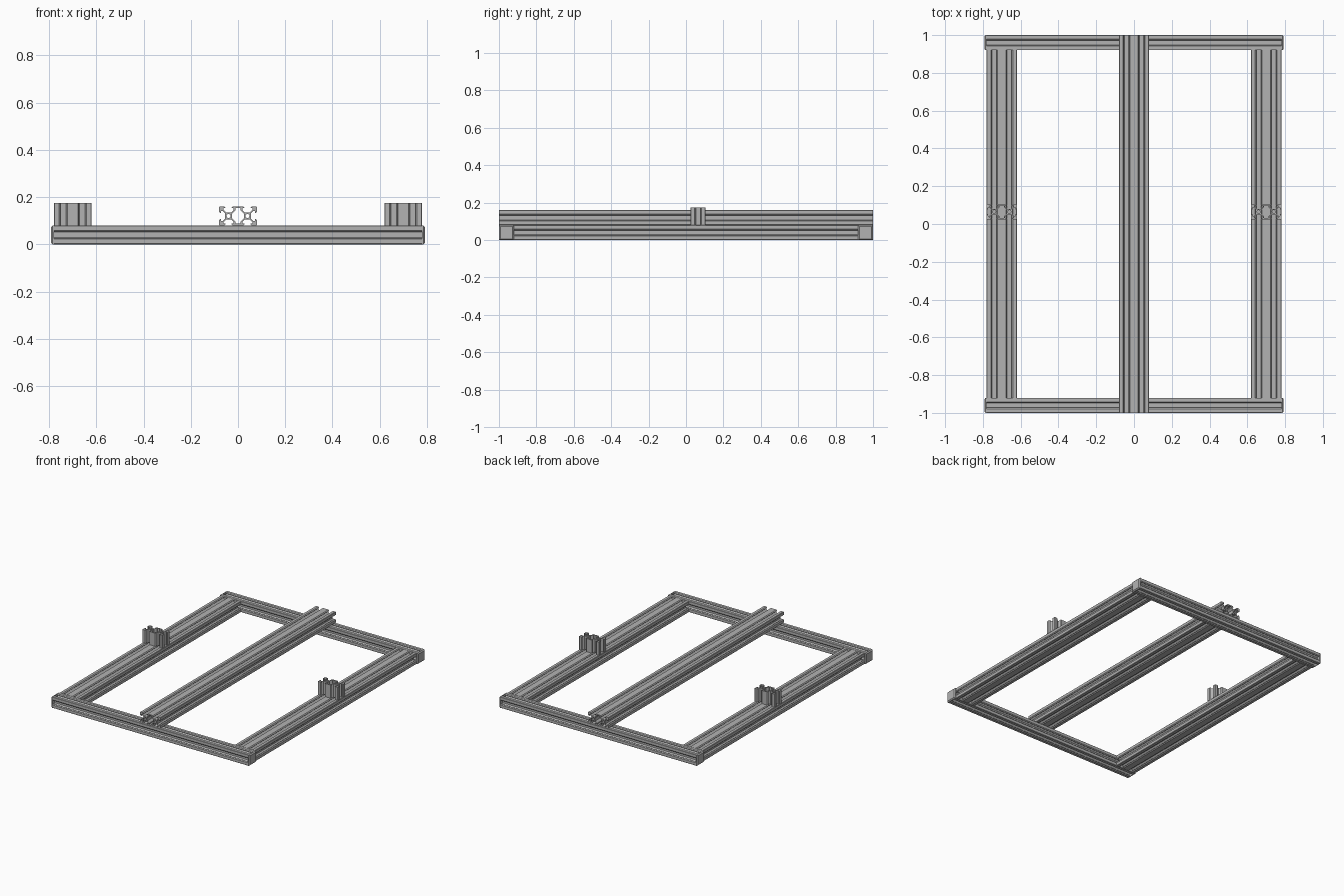
import bpy, bmesh, math
from mathutils import Vector, Matrix

if "Cube" in bpy.data.objects:
    bpy.data.objects.remove(bpy.data.objects["Cube"], do_unlink=True)

U = 0.004          # one millimetre of the extrusion section
CELL = 20 * U      # side of one square cell

aluminium = bpy.data.materials.new("aluminium grey")
aluminium.use_nodes = True
grey = (0.45, 0.45, 0.45, 1)
aluminium.diffuse_color = grey
aluminium.node_tree.nodes["Principled BSDF"].inputs["Base Color"].default_value = grey

# One half of a V-slot: position along the side, distance from the cell centre
HALF_SLOT = [(9.4, 10), (4.58, 10), (3.1, 8.54), (3.1, 8.2),
             (5.5, 8.2), (5.5, 6.56), (2.84, 3.9)]
# One quarter of the hollow between two cells
HOLLOW = [(6.1, 2.84), (2.7, 6.24), (2.7, 8.2)]


def outline(cells):
    """Counter-clockwise section outline made of repeated slots."""
    slot = [(-u, -d) for u, d in HALF_SLOT] + [(u, -d) for u, d in reversed(HALF_SLOT)]
    centres = [10 * (2 * i - cells + 1) for i in range(cells)]
    sides = [(c, 0) for c in centres] + [(centres[-1], 90)]
    sides += [(c, 180) for c in reversed(centres)] + [(centres[0], 270)]
    pts = []
    for cx, angle in sides:
        turn = Matrix.Rotation(math.radians(angle), 2)
        pts += [turn @ Vector(p) + Vector((cx, 0)) for p in slot]
    return pts, centres


def extrusion(name, cells, length, location, rotation=(0, 0, 0)):
    """Hollow slotted bar, extruded along its local z."""
    outer, centres = outline(cells)
    loops = [outer]
    for c in centres:
        loops.append([(c + 2.1 * math.cos(math.tau * k / 20),
                       2.1 * math.sin(math.tau * k / 20)) for k in range(20)])
    for a, b in zip(centres, centres[1:]):
        m = (a + b) / 2
        top = HOLLOW + [(-x, y) for x, y in reversed(HOLLOW)]
        loops.append([(m + x, y) for x, y in top] + [(m - x, -y) for x, y in top])
    curve = bpy.data.curves.new(name + " section", "CURVE")
    curve.dimensions = "2D"
    curve.fill_mode = "BOTH"
    curve.extrude = length / 2
    for loop in loops:
        spline = curve.splines.new("POLY")
        spline.points.add(len(loop) - 1)
        for point, (x, y) in zip(spline.points, loop):
            point.co = (x * U, y * U, 0, 1)
        spline.use_cyclic_u = True
    temp = bpy.data.objects.new(name + " section", curve)
    bpy.context.collection.objects.link(temp)
    bpy.context.view_layer.update()
    graph = bpy.context.evaluated_depsgraph_get()
    mesh = bpy.data.meshes.new_from_object(temp.evaluated_get(graph))
    bpy.data.objects.remove(temp, do_unlink=True)
    bpy.data.curves.remove(curve)
    bm = bmesh.new()
    bm.from_mesh(mesh)
    bmesh.ops.remove_doubles(bm, verts=bm.verts, dist=0.0001)
    bmesh.ops.recalc_face_normals(bm, faces=bm.faces)
    for face in bm.faces:
        face.smooth = False
    finish(name, bm, mesh, location, rotation)


def finish(name, bm, mesh, location, rotation=(0, 0, 0)):
    bm.to_mesh(mesh)
    bm.free()
    mesh.name = name
    mesh.materials.clear()
    mesh.materials.append(aluminium)
    obj = bpy.data.objects.new(name, mesh)
    obj.location = location
    obj.rotation_euler = [math.radians(a) for a in rotation]
    bpy.context.collection.objects.link(obj)


def end_cap(name, side, y):
    """Square cover with chamfered outer rim."""
    bm = bmesh.new()
    thick = 0.012
    bmesh.ops.create_cube(bm, size=1, matrix=Matrix.Diagonal((thick, CELL, CELL, 1)))
    rim = [e for e in bm.edges if all(v.co.x * side > 0 for v in e.verts)]
    bmesh.ops.bevel(bm, geom=rim, offset=0.007, segments=1, affect="EDGES")
    finish(name, bm, bpy.data.meshes.new(name), (side * (0.78 + thick / 2), y, CELL / 2))


# Cross bars with end caps
for label, sy in (("front", -1), ("back", 1)):
    y = sy * (1 - CELL / 2)
    extrusion(label + "_bar", 1, 1.56, (0, y, CELL / 2), (0, 90, 0))
    for hand, sx in (("right", -1), ("left", 1)):
        end_cap(label + "_" + hand + "_end_cap", sx, y)

# Side rails and the short posts standing on them
for hand, sx in (("right", -1), ("left", 1)):
    extrusion(hand + "_rail", 2, 1.84, (sx * 0.70, 0, CELL / 2), (90, 0, 0))
    extrusion(hand + "_post", 2, 0.095, (sx * 0.70, 0.065, CELL + 0.0475))

# Centre beam resting on the cross bars
extrusion("centre_beam", 2, 2.0, (0, 0, CELL * 1.5), (90, 0, 0))
